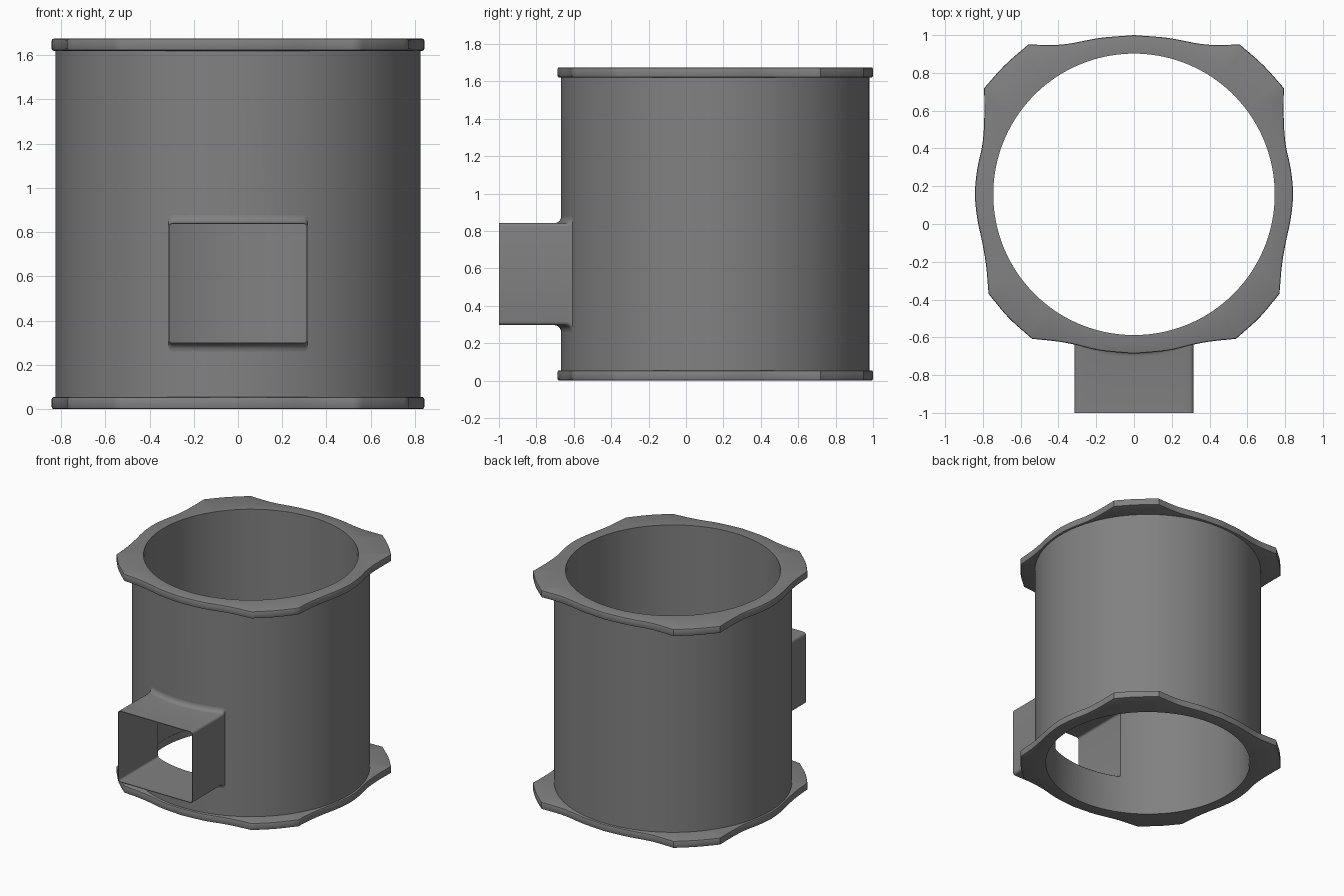
import bpy, bmesh, math
from mathutils import Vector

if "Cube" in bpy.data.objects:
    bpy.data.objects.remove(bpy.data.objects["Cube"])

CY = 0.157              # tube axis in y
R_OUT, R_IN = 0.825, 0.747
HEIGHT, FLANGE = 1.675, 0.055

grey = bpy.data.materials.new("mid grey")
grey.diffuse_color = (0.22, 0.22, 0.22, 1)
grey.use_nodes = True
grey.node_tree.nodes["Principled BSDF"].inputs["Base Color"].default_value = grey.diffuse_color


def make(name, loops, closed):
    """Skin a row of equal-length point loops."""
    bm = bmesh.new()
    rows = [[bm.verts.new(p) for p in loop] for loop in loops]
    n = len(rows[0])
    for i in range(len(rows) if closed else len(rows) - 1):
        a, b = rows[i], rows[(i + 1) % len(rows)]
        for k in range(n):
            bm.faces.new((a[k], a[(k + 1) % n], b[(k + 1) % n], b[k]))
    if not closed and name.endswith("cutter"):
        bm.faces.new(rows[0])
        bm.faces.new(rows[-1])
    bmesh.ops.recalc_face_normals(bm, faces=bm.faces)
    mesh = bpy.data.meshes.new(name)
    bm.to_mesh(mesh)
    bm.free()
    obj = bpy.data.objects.new(name, mesh)
    bpy.context.collection.objects.link(obj)
    mesh.materials.append(grey)
    return obj


def smooth(obj, angle=35):
    bpy.ops.object.select_all(action='DESELECT')
    obj.select_set(True)
    bpy.context.view_layer.objects.active = obj
    bpy.ops.object.shade_smooth_by_angle(angle=math.radians(angle))


def spline(pts, steps=5):
    """Catmull-Rom curve through the points, without the last point."""
    p = [Vector(q) for q in pts]
    p = [2 * p[0] - p[1]] + p + [2 * p[-1] - p[-2]]
    out = []
    for i in range(1, len(p) - 2):
        a, b, c, d = p[i - 1:i + 3]
        for s in range(steps):
            t = s / steps
            out.append(0.5 * (2 * b + (c - a) * t + (2 * a - 5 * b + 4 * c - d) * t * t
                              + (3 * b - a - 3 * c + d) * t ** 3))
    return out


# ---- flanges: wavy outline with four chamfered ears
half = spline([(0, -0.687), (0.18, -0.67), (0.32, -0.637), (0.42, -0.62), (0.54, -0.608)])
half += spline([(0.54, -0.608), (0.665, -0.495), (0.77, -0.37)])
half += spline([(0.77, -0.37), (0.783, -0.22), (0.803, -0.10), (0.83, 0.03), (0.842, 0.16),
                (0.83, 0.29), (0.803, 0.42), (0.793, 0.55), (0.793, 0.72)])
half += spline([(0.793, 0.72), (0.685, 0.84), (0.56, 0.95)])
half += spline([(0.56, 0.95), (0.42, 0.948), (0.33, 0.957), (0.18, 0.985), (0, 1.0)])
half.append(Vector((0, 1.0)))
outline = half + [Vector((-p.x, p.y)) for p in reversed(half[1:-1])]
axis = Vector((0, CY))


def flange(name, z0):
    z1, b = z0 + FLANGE, 0.009

    def outer(inset, z):
        return [(*(p - (p - axis).normalized() * inset), z) for p in outline]

    def inner(z):
        return [(*(axis + (p - axis).normalized() * 0.745), z) for p in outline]

    smooth(make(name, [inner(z0), outer(b, z0), outer(b * 0.3, z0 + b * 0.3), outer(0, z0 + b),
                       outer(0, z1 - b), outer(b * 0.3, z1 - b * 0.3), outer(b, z1),
                       inner(z1)], True))


flange("bottom_flange", 0)
flange("top_flange", HEIGHT - FLANGE)


# ---- tube body
def ring(r, z, n=128):
    return [(r * math.cos(2 * math.pi * k / n), CY + r * math.sin(2 * math.pi * k / n), z)
            for k in range(n)]


lo, hi = 0.03, HEIGHT - 0.03
tube = make("tube_body", [ring(R_OUT, lo), ring(R_OUT, hi), ring(R_IN, hi), ring(R_IN, lo)], True)

# ---- side duct: rounded rectangle section
HX, HZ, ZC, RC = 0.315, 0.273, 0.569, 0.02


def section(inset):
    """Rounded rectangle as (x, z) offsets, with divided top and bottom edges."""
    hx, hz, r = HX - inset, HZ - inset, RC - inset
    top = []
    for k in range(5):
        a = math.pi / 2 * k / 4
        top.append((hx - r + r * math.cos(a), hz - r + r * math.sin(a)))
    top += [((hx - r) * (1 - k / 8), hz) for k in range(1, 16)]
    top += [(-x, z) for x, z in reversed(top[:5])]
    return top + [(-x, -z) for x, z in top]


def wall_y(x, r):
    return CY - math.sqrt(r * r - x * x)


def at(y, inset):
    return [(x, y, ZC + z) for x, z in section(inset)]


def fillet(t, r=0.035):
    """Flare of the top and bottom walls where the duct meets the tube."""
    a = t * math.pi / 2
    return [(x, wall_y(x, R_OUT) - r * (1 - math.sin(a)),
             ZC + z + math.copysign(r * (1 - math.cos(a)), z)) for x, z in section(0)]


T = 0.005
lining = [(x, wall_y(x, R_IN), ZC + z) for x, z in section(T)]
duct = make("side_duct", [lining, at(-1, T), at(-1, 0)] + [fillet(k / 5) for k in range(6)], False)
smooth(duct)

# opening through the tube wall
cutter = make("opening_cutter", [at(-0.9, T * 0.8), at(-0.3, T * 0.8)], False)
cut = tube.modifiers.new("opening", 'BOOLEAN')
cut.operation, cut.solver, cut.object = 'DIFFERENCE', 'EXACT', cutter
bpy.context.view_layer.objects.active = tube
bpy.ops.object.modifier_apply(modifier="opening")
bpy.data.objects.remove(cutter)
smooth(tube)
